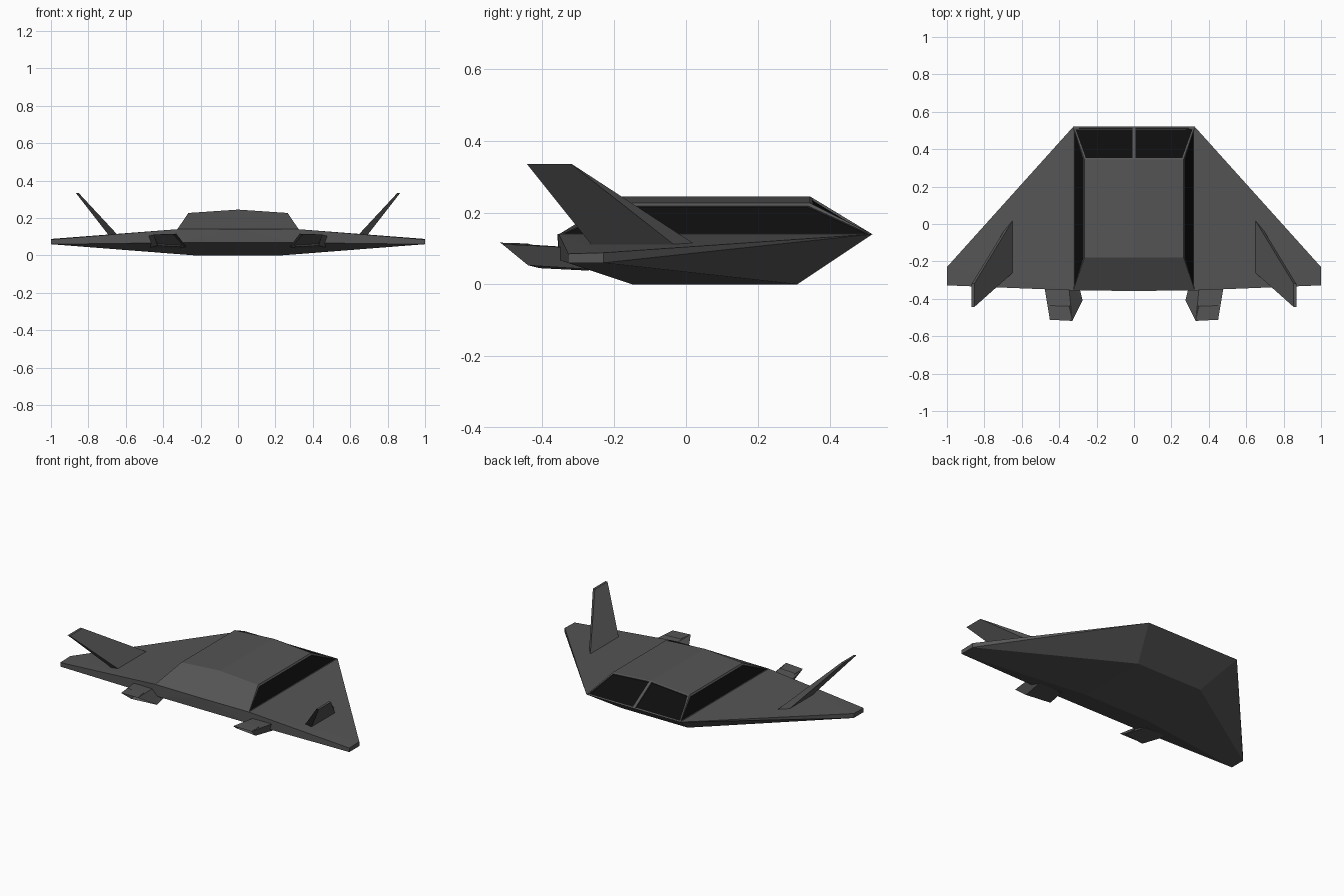
import bpy, bmesh
from mathutils import Vector

if "Cube" in bpy.data.objects:
    bpy.data.objects.remove(bpy.data.objects["Cube"])


def material(name, value):
    m = bpy.data.materials.new(name)
    m.diffuse_color = (value, value, value, 1)
    m.use_nodes = True
    m.node_tree.nodes["Principled BSDF"].inputs["Base Color"].default_value = m.diffuse_color
    return m


dark = material("dark_grey", 0.09)
black = material("black_glass", 0.004)


def finish(name, bm):
    bmesh.ops.recalc_face_normals(bm, faces=bm.faces)
    me = bpy.data.meshes.new(name)
    bm.to_mesh(me)
    bm.free()
    ob = bpy.data.objects.new(name, me)
    me.materials.append(dark)
    me.materials.append(black)
    bpy.context.collection.objects.link(ob)
    return ob


def both_sides(points):
    return [(s * x, y, z) for x, y, z in points for s in ((1, -1) if x else (1,))]


def loft(sections):
    """Closed solid through matching loops of points."""
    bm = bmesh.new()
    loops = [[bm.verts.new(p) for p in s] for s in sections]
    n = len(loops[0])
    for a, b in zip(loops, loops[1:]):
        for i in range(n):
            bm.faces.new((a[i], a[(i + 1) % n], b[(i + 1) % n], b[i]))
    bm.faces.new(loops[0])
    end = bm.faces.new(loops[-1])
    return bm, end


def mirror(ob):
    ob.modifiers.new("mirror", 'MIRROR')


# Faceted delta hull with flat belly and blunt wing tips
bm = bmesh.new()
for p in both_sides([(.325, .52, .14), (.325, -.355, .14), (0, -.358, .14),
                     (1, -.23, .088), (1, -.328, .085), (1, -.23, .06), (1, -.328, .06),
                     (.23, .31, 0), (.23, -.15, 0), (.325, -.355, .068)]):
    bm.verts.new(p)
res = bmesh.ops.convex_hull(bm, input=bm.verts)
bmesh.ops.dissolve_limit(bm, angle_limit=0.01, verts=bm.verts, edges=bm.edges)
finish("hull", bm)

# Cabin with ridged roof, sloped sides and recessed windows
base = [(.325, .52, .139), (0, .52, .139), (-.325, .52, .139),
        (-.325, -.355, .139), (0, -.355, .139), (.325, -.355, .139)]
roof = [(.265, .345, .227), (0, .345, .245), (-.265, .345, .227),
        (-.265, -.18, .227), (0, -.18, .245), (.265, -.18, .227)]
bm, top = loft([base, roof])
r = list(top.verts)
bmesh.ops.connect_verts(bm, verts=[v for v in r if v.co.x == 0])
bmesh.ops.recalc_face_normals(bm, faces=bm.faces)
panes = []
for f in bm.faces:
    c = f.calc_center_median()
    if .16 < c.z < .2 and (c.y > .4 or abs(c.x) > .28):
        panes.append(f)
bmesh.ops.inset_individual(bm, faces=panes, thickness=.012, depth=0)
bmesh.ops.inset_individual(bm, faces=panes, thickness=.001, depth=-.006)
for f in panes:
    f.material_index = 1
finish("cabin", bm)

# Canted tail fins with a chamfered leading edge
bm, _ = loft([[(.642, .03, .108), (.642, -.255, .108), (.685, -.255, .1), (.685, -.02, .1)],
              [(.853, -.318, .335), (.853, -.443, .335), (.868, -.443, .335), (.868, -.32, .335)]])
mirror(finish("tail_fins", bm))

# Raked, hollow exhaust nozzles under the trailing edge
bm, mouth = loft([[(.49, -.27, .1), (.355, -.27, .1), (.31, -.27, .038), (.47, -.27, .042)],
                  [(.45, -.512, .112), (.33, -.518, .116), (.275, -.408, .045), (.43, -.44, .053)]])
bmesh.ops.recalc_face_normals(bm, faces=bm.faces)
bmesh.ops.inset_individual(bm, faces=[mouth], thickness=.012, depth=0)
bmesh.ops.translate(bm, verts=mouth.verts, vec=Vector((.01, .07, .004)))
mirror(finish("exhaust_nozzles", bm))
